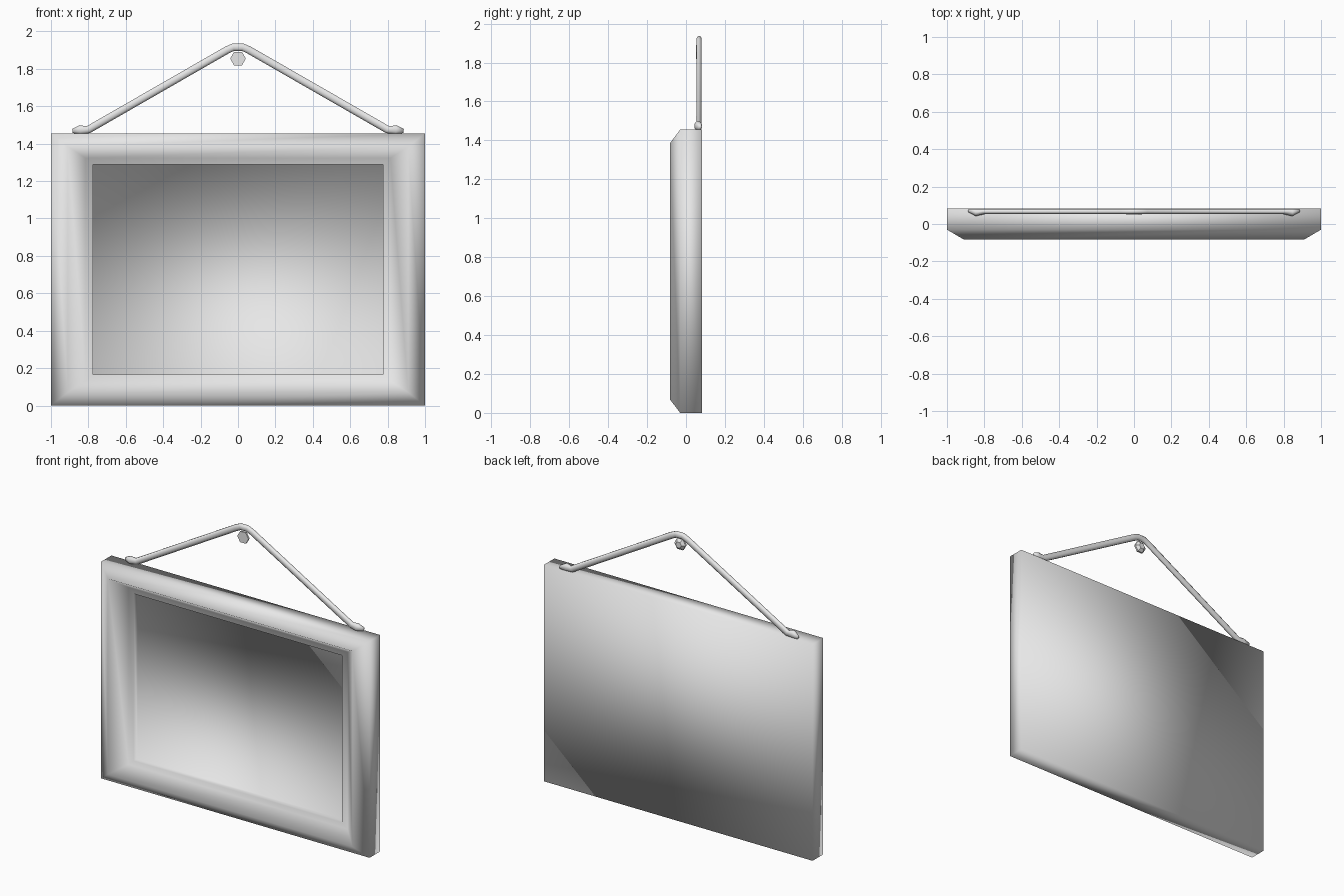
import bpy, bmesh, math
from mathutils import Vector

cube = bpy.data.objects.get("Cube")
if cube:
    bpy.data.objects.remove(cube, do_unlink=True)

GREY = (0.8, 0.8, 0.8, 1)
mat = bpy.data.materials.new("plain_grey")
mat.use_nodes = True
mat.diffuse_color = GREY
mat.node_tree.nodes["Principled BSDF"].inputs["Base Color"].default_value = GREY

HEIGHT = 1.455
BACK = 0.083


def loft(name, rings, smooth=True):
    """Skin a list of point rings and cap both ends."""
    bm = bmesh.new()
    loops = [[bm.verts.new(p) for p in ring] for ring in rings]
    for a, b in zip(loops, loops[1:]):
        n = len(a)
        for i in range(n):
            j = (i + 1) % n
            bm.faces.new((a[i], a[j], b[j], b[i]))
    bm.faces.new(loops[0][::-1])
    bm.faces.new(loops[-1])
    bmesh.ops.recalc_face_normals(bm, faces=bm.faces)
    for f in bm.faces:
        f.smooth = smooth
    mesh = bpy.data.meshes.new(name)
    bm.to_mesh(mesh)
    bm.free()
    mesh.materials.append(mat)
    obj = bpy.data.objects.new(name, mesh)
    bpy.context.collection.objects.link(obj)
    return obj


# Frame: nested rectangles from the back, over the moulding, to the panel
def rectangle(half_x, inset, y):
    low, high = inset, HEIGHT - inset
    return [(-half_x, y, low), (half_x, y, low),
            (half_x, y, high), (-half_x, y, high)]


moulding = [
    (1.0, 0.0, BACK),
    (1.0, 0.0, -0.03),
    (0.91, 0.07, -BACK),
    (0.815, 0.132, 0.0),
    (0.775, 0.166, 0.0),
    (0.775, 0.166, 0.04),
]
loft("picture_frame", [rectangle(*m) for m in moulding])

# Hanging cord: flattened tube with knotted ends
# each station: x, z, y, radius across, radius in depth
half = [
    (0.885, 1.468, 0.072, 0.012, 0.010),
    (0.845, 1.474, 0.062, 0.027, 0.021),
    (0.80, 1.475, 0.067, 0.022, 0.015),
    (0.06, 1.90, 0.067, 0.022, 0.015),
    (0.025, 1.916, 0.067, 0.022, 0.015),
]
stations = [(-s[0],) + s[1:] for s in half] + half[::-1]
SIDES = 8
rings = []
for i, (x, z, y, across, depth) in enumerate(stations):
    before = stations[max(i - 1, 0)]
    after = stations[min(i + 1, len(stations) - 1)]
    along = Vector((after[0] - before[0], 0, after[1] - before[1])).normalized()
    side = Vector((-along.z, 0, along.x))
    ring = []
    for k in range(SIDES):
        a = math.tau * (k + 0.5) / SIDES
        ring.append(Vector((x, y, z)) + side * across * math.cos(a)
                    + Vector((0, depth * math.sin(a), 0)))
    rings.append(ring)
loft("hanging_cord", rings)


# Nail: six-sided head with a tapered back
def hexagon(radius, y):
    return [(radius * math.cos(math.tau * k / 6), y,
             1.855 + radius * math.sin(math.tau * k / 6)) for k in range(6)]


loft("nail", [hexagon(0.042, 0.052), hexagon(0.042, 0.064),
              hexagon(0.022, 0.08)], smooth=False)
